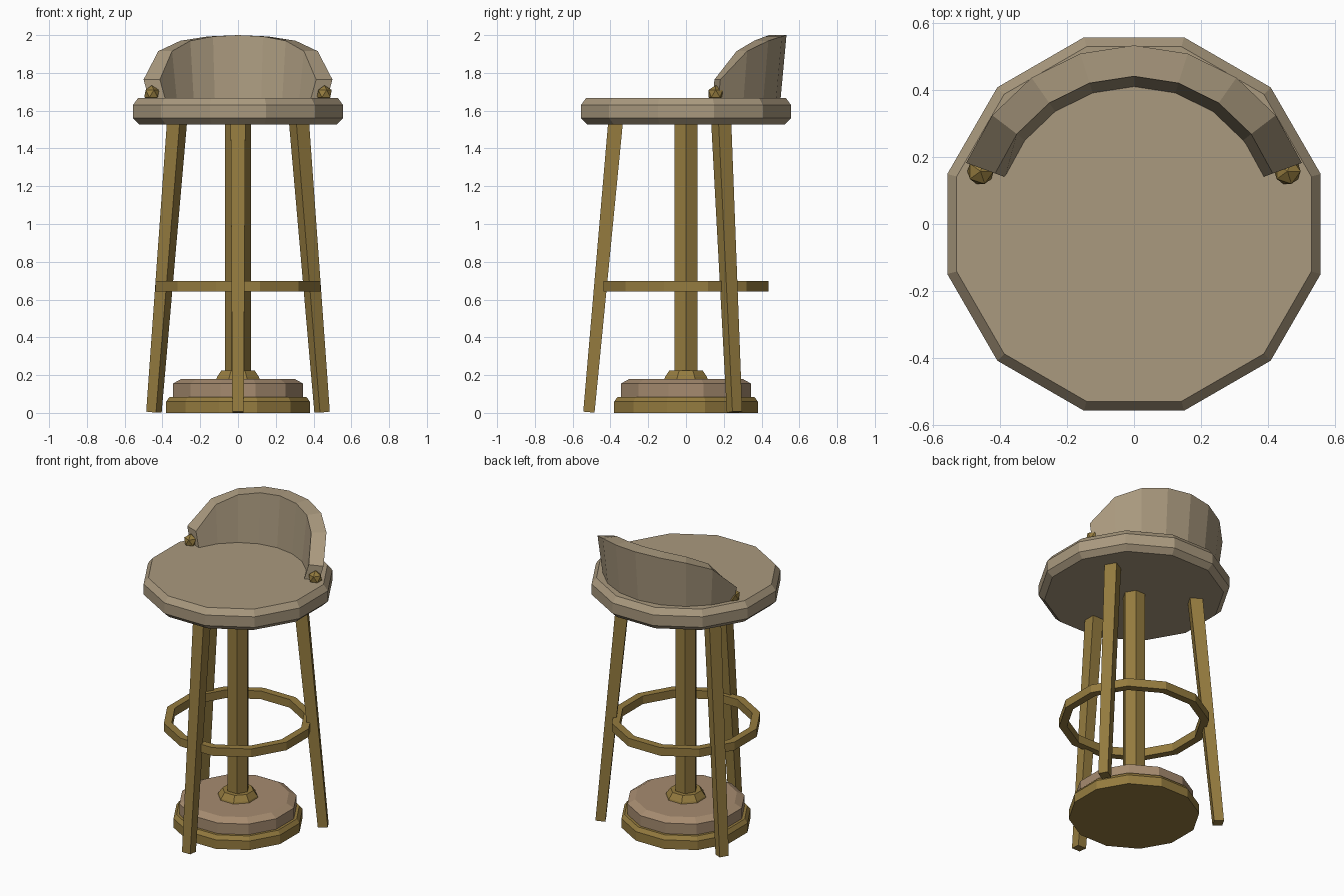
import bpy, bmesh, math
from mathutils import Vector, Matrix

if "Cube" in bpy.data.objects:
    bpy.data.objects.remove(bpy.data.objects["Cube"])


def material(name, rgb):
    m = bpy.data.materials.new(name)
    m.diffuse_color = (*rgb, 1)
    m.use_nodes = True
    m.node_tree.nodes["Principled BSDF"].inputs["Base Color"].default_value = m.diffuse_color
    return m


LEATHER = material("taupe_leather", (0.40, 0.32, 0.21))
WOOD = material("base_wood", (0.38, 0.26, 0.16))
BRASS = material("brass", (0.30, 0.20, 0.05))


def finish(name, bm, mat):
    bmesh.ops.recalc_face_normals(bm, faces=bm.faces)
    me = bpy.data.meshes.new(name)
    bm.to_mesh(me)
    bm.free()
    me.materials.append(mat)
    ob = bpy.data.objects.new(name, me)
    bpy.context.collection.objects.link(ob)
    return ob


def bridge(bm, rings, closed=True):
    """Join successive rings of vertices with quads."""
    for a, b in zip(rings, rings[1:]):
        n = len(a)
        for i in range(n):
            j = (i + 1) % n
            bm.faces.new((a[i], a[j], b[j], b[i]))


def lathe(name, profile, sides, offset, mat, loop=False):
    """Turn an (apothem-independent radius, z) profile round z; cap unless it loops."""
    bm = bmesh.new()
    rings = []
    for r, z in profile:
        rings.append([bm.verts.new((r * math.cos(offset + math.tau * i / sides),
                                    r * math.sin(offset + math.tau * i / sides), z))
                      for i in range(sides)])
    if loop:
        rings.append(rings[0])
    else:
        bm.faces.new(rings[0])
        bm.faces.new(rings[-1])
    bridge(bm, rings)
    return finish(name, bm, mat)


def dodeca(name, profile, mat, loop=False):
    """Twelve-sided turning whose profile gives flat-to-centre distances."""
    k = 1 / math.cos(math.radians(15))
    return lathe(name, [(r * k, z) for r, z in profile], 12, math.radians(15), mat, loop)


# Stepped base, collar and column
dodeca("base_plinth", [(.38, 0), (.38, .06), (.362, .085)], BRASS)
dodeca("base_disc", [(.345, .08), (.345, .155), (.30, .18)], WOOD)
lathe("column_collar", [(.125, .175), (.12, .19), (.095, .225)], 8, math.pi / 8, BRASS)
lathe("column", [(.07, .2), (.07, 1.54)], 6, 0, BRASS)

# Foot ring and cushion seat
dodeca("foot_ring", [(.437, .643), (.437, .697), (.39, .697), (.39, .643)], BRASS, loop=True)
dodeca("seat", [(.522, 1.527), (.556, 1.56), (.556, 1.63), (.528, 1.668)], LEATHER)

# Three splayed, tapered square legs
for name, deg in (("front_leg", 270), ("right_leg", 30), ("left_leg", 150)):
    a = math.radians(deg)
    out = Vector((math.cos(a), math.sin(a), 0))
    side = Vector((-out.y, out.x, 0))
    low, high = out * .514 + Vector((0, 0, .004)), out * .372 + Vector((0, 0, 1.55))
    across = side.cross((high - low).normalized())
    bm = bmesh.new()
    rings = []
    for c, h in ((low, .03), (high, .039)):
        rings.append([bm.verts.new(c + side * h * s + across * h * t)
                      for s, t in ((-1, -1), (1, -1), (1, 1), (-1, 1))])
    bridge(bm, rings)
    bm.faces.new(rings[0])
    bm.faces.new(rings[1])
    finish(name, bm, BRASS)

# Curved backrest leaning outward, lower towards its ends
heights = [1.765, 1.915, 1.97, 1.993, 2.0]
heights += heights[-2::-1]
bm = bmesh.new()
sections = []
for i, top in enumerate(heights):
    a = math.radians(20 + 17.5 * i)
    sections.append([bm.verts.new((r * math.cos(a), r * math.sin(a), z))
                     for r, z in ((.408, 1.655), (.50, 1.655), (.532, top), (.44, top))])
bridge(bm, sections)
bm.faces.new(sections[0])
bm.faces.new(sections[-1])
finish("backrest", bm, LEATHER)

# Faceted studs at the backrest ends
for name, s in (("right_stud", 1), ("left_stud", -1)):
    bm = bmesh.new()
    bmesh.ops.create_icosphere(bm, subdivisions=1, radius=.044,
                               matrix=Matrix.Translation((s * .457, .157, 1.69)))
    finish(name, bm, BRASS)
